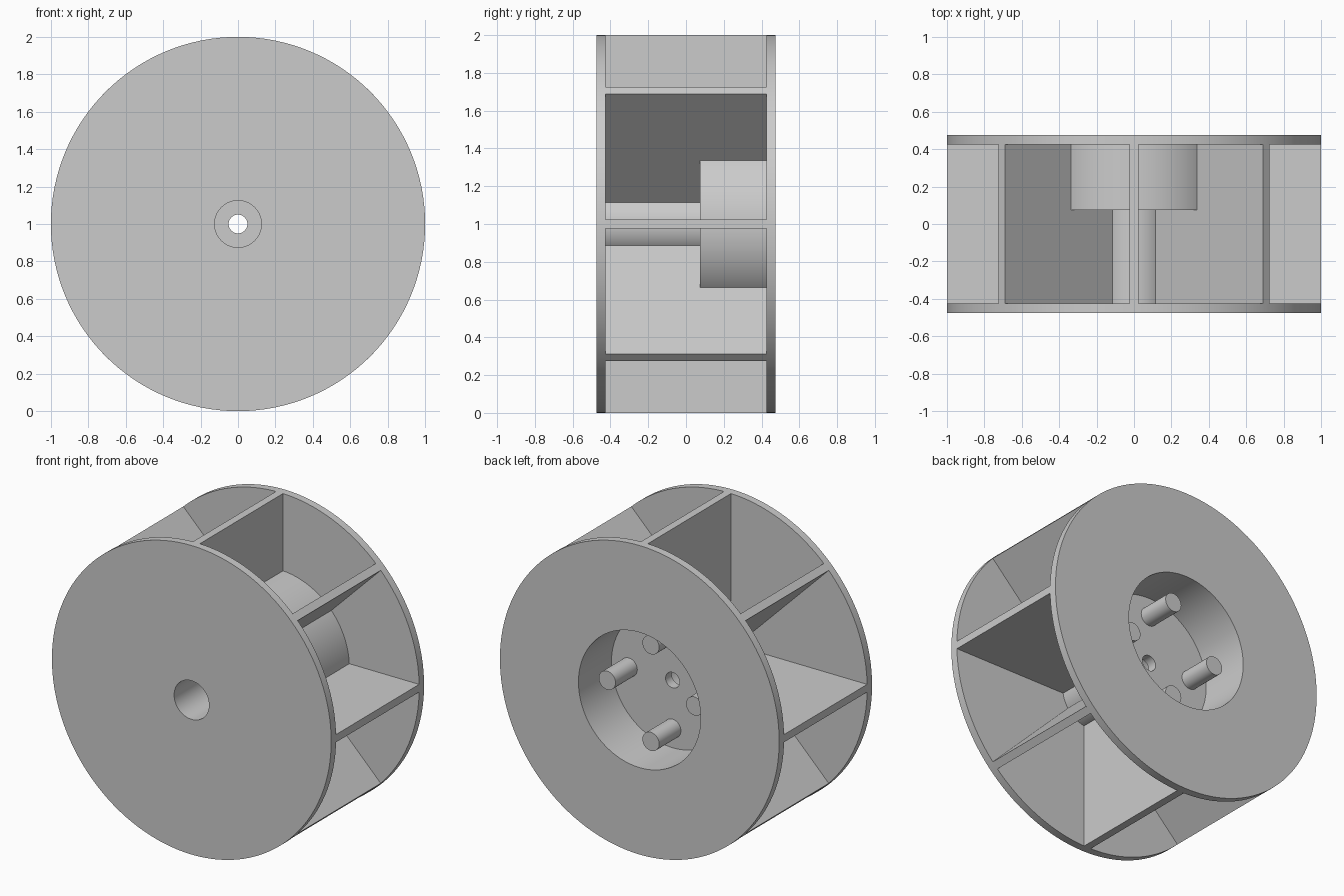
import bpy
import bmesh
from math import cos, sin, pi, radians
from mathutils import Matrix, Vector

default = bpy.data.objects.get("Cube")
if default:
    bpy.data.objects.remove(default, do_unlink=True)

grey = bpy.data.materials.new("plain_grey")
grey.use_nodes = True
colour = (0.6, 0.6, 0.6, 1.0)
grey.diffuse_color = colour
grey.node_tree.nodes["Principled BSDF"].inputs["Base Color"].default_value = colour

CENTRE = Vector((0, 0, 1))
FACE, INNER = 0.475, 0.425      # outer and inner faces of the two discs
DRUM, FLOOR = 0.075, 0.1375     # outside and inside of the cup floor


def finish(name, bm):
    """Turn a bmesh into a shaded object centred on the axle."""
    bmesh.ops.recalc_face_normals(bm, faces=bm.faces)
    mesh = bpy.data.meshes.new(name)
    bm.to_mesh(mesh)
    bm.free()
    mesh.materials.append(grey)
    mesh.shade_smooth()
    mesh.set_sharp_from_angle(angle=radians(30))
    obj = bpy.data.objects.new(name, mesh)
    obj.location = CENTRE
    bpy.context.collection.objects.link(obj)
    return obj


def lathe(name, profile, steps=128):
    """Revolve a closed (radius, y) profile around the y axis."""
    bm = bmesh.new()
    rings = []
    for i in range(steps):
        a = 2 * pi * i / steps
        rings.append([bm.verts.new((r * cos(a), y, r * sin(a))) for r, y in profile])
    n = len(profile)
    for i in range(steps):
        here, after = rings[i], rings[(i + 1) % steps]
        for j in range(n):
            k = (j + 1) % n
            bm.faces.new((here[j], here[k], after[k], after[j]))
    return finish(name, bm)


# Discs, axle tube and open drum as one turned body
lathe("wheel_body", [
    (0.125, -FACE), (1, -FACE), (1, -INNER), (0.1875, -INNER),
    (0.1875, DRUM), (0.5, DRUM), (0.5, INNER), (1, INNER),
    (1, FACE), (0.4375, FACE), (0.4375, FLOOR), (0.05, FLOOR),
    (0.05, DRUM), (0.125, DRUM),
])

# Eight flat vanes, stepped around the drum
VANE = [(0.17, -INNER), (0.9997, -INNER), (0.9997, INNER),
        (0.48, INNER), (0.48, DRUM + 0.02), (0.17, DRUM + 0.02)]
for i in range(8):
    bm = bmesh.new()
    face = bm.faces.new([bm.verts.new((r, y, -0.025)) for r, y in VANE])
    made = bmesh.ops.extrude_face_region(bm, geom=[face])["geom"]
    top = [v for v in made if isinstance(v, bmesh.types.BMVert)]
    bmesh.ops.translate(bm, verts=top, vec=(0, 0, 0.05))
    bm.transform(Matrix.Rotation(i * pi / 4, 4, "Y"))
    finish(f"vane_{i + 1}", bm)

# Four drive pins standing on the cup floor
PIN_START, PIN_END = FLOOR - 0.02, 0.36
for i in range(4):
    bm = bmesh.new()
    bmesh.ops.create_cone(bm, cap_ends=True, segments=40, radius1=0.06,
                          radius2=0.06, depth=PIN_END - PIN_START)
    bm.transform(Matrix.Rotation(i * pi / 2, 4, "Y")
                 @ Matrix.Translation((0.3125, (PIN_START + PIN_END) / 2, 0))
                 @ Matrix.Rotation(pi / 2, 4, "X"))
    finish(f"drive_pin_{i + 1}", bm)
